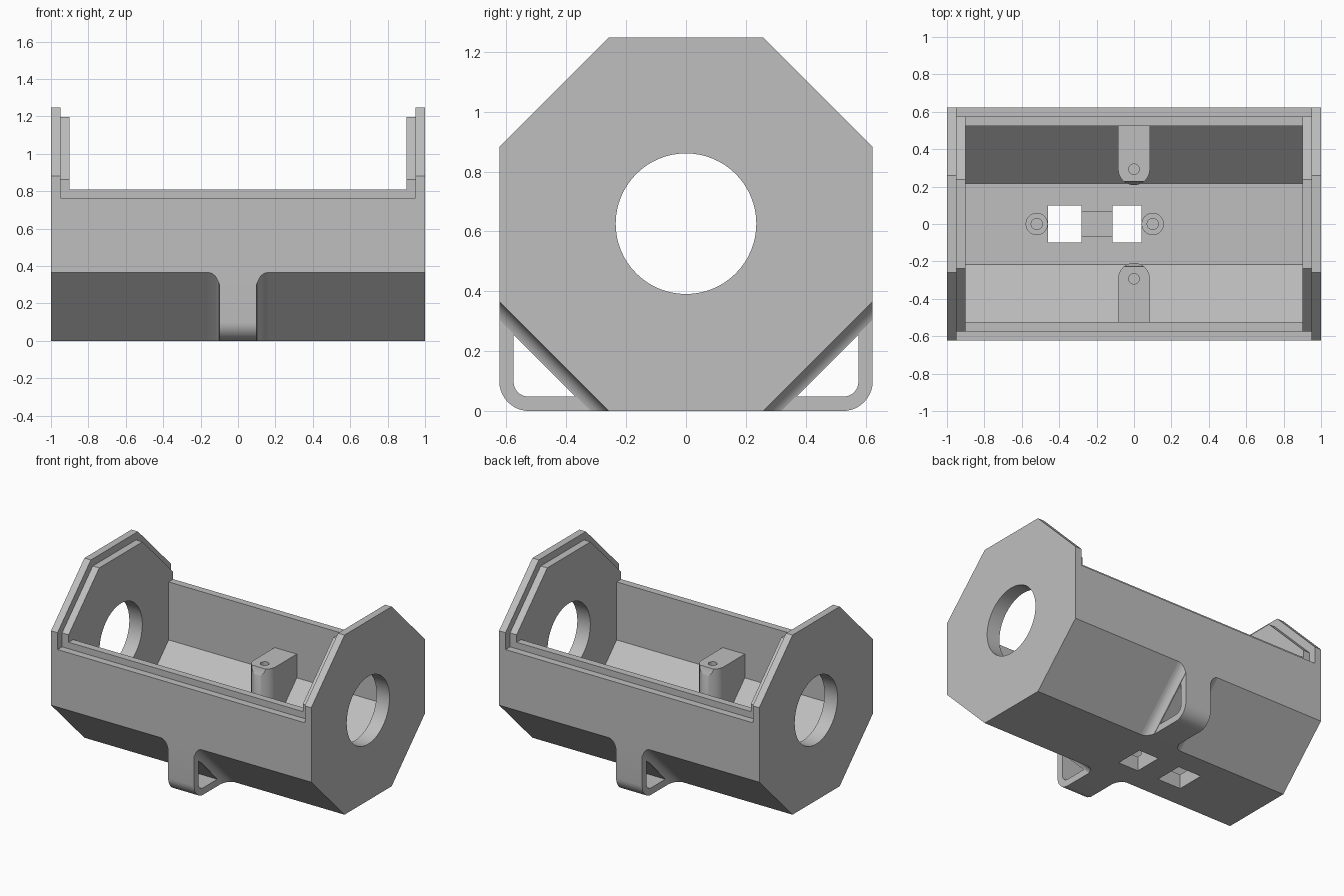
import bpy, bmesh, math

cube = bpy.data.objects.get("Cube")
if cube:
    bpy.data.objects.remove(cube, do_unlink=True)

grey = bpy.data.materials.new("plain grey")
grey.use_nodes = True
COLOUR = (0.52, 0.52, 0.52, 1)
grey.diffuse_color = COLOUR
grey.node_tree.nodes["Principled BSDF"].inputs["Base Color"].default_value = COLOUR

R = 0.624                      # octagon apothem and centre height
T = math.tan(math.pi / 8)


def finish(name, bm):
    bmesh.ops.recalc_face_normals(bm, faces=bm.faces)
    mesh = bpy.data.meshes.new(name)
    bm.to_mesh(mesh)
    bm.free()
    mesh.materials.append(grey)
    ob = bpy.data.objects.new(name, mesh)
    bpy.context.collection.objects.link(ob)
    return ob


def prism(name, pts, axis, lo, hi):
    """Extrude a 2D outline along x (points are y, z) or z (points are x, y)."""
    bm = bmesh.new()
    place = (lambda p, h: (h, *p)) if axis == "x" else (lambda p, h: (*p, h))
    a = [bm.verts.new(place(p, lo)) for p in pts]
    b = [bm.verts.new(place(p, hi)) for p in pts]
    bm.faces.new(a)
    bm.faces.new(b)
    for i in range(len(pts)):
        j = (i + 1) % len(pts)
        bm.faces.new((a[i], a[j], b[j], b[i]))
    return finish(name, bm)


def arc(cx, cy, r, start, end, n):
    angles = [math.radians(start + (end - start) * i / n) for i in range(n + 1)]
    return [(cx + r * math.cos(t), cy + r * math.sin(t)) for t in angles]


def circle(cx, cy, r, n=48):
    return arc(cx, cy, r, 0, 360, n)[:-1]


def rect(x0, x1, y0, y1):
    return [(x0, y0), (x1, y0), (x1, y1), (x0, y1)]


def octagon(inset):
    r = R - inset
    return arc(0, R, r / math.cos(math.pi / 8), 22.5, 337.5, 7)


def boolean(target, tool, operation="DIFFERENCE"):
    mod = target.modifiers.new("cut", "BOOLEAN")
    mod.object, mod.operation, mod.solver = tool, operation, "EXACT"
    bpy.context.view_layer.objects.active = target
    bpy.ops.object.modifier_apply(modifier=mod.name)
    bpy.data.objects.remove(tool, do_unlink=True)


def smooth(ob):
    bpy.ops.object.select_all(action="DESELECT")
    ob.select_set(True)
    bpy.context.view_layer.objects.active = ob
    bpy.ops.object.shade_smooth_by_angle(angle=math.radians(30))


# Octagonal body, stepped rim that takes a lid
body = prism("octagonal_housing", octagon(0), "x", -1, 1)
boolean(body, prism("rim_cutter", rect(-1, 1, 0.765, 1.5), "x", -0.95, 0.95))
boolean(body, prism("inner_lip", octagon(0.05), "x", -0.97, 0.97), "UNION")
boolean(body, prism("top_cutter", rect(-1, 1, 0.81, 1.5), "x", -0.9, 0.9))

# Cavity, shaped around the posts that stay standing in it
cavity = prism("cavity_cutter", octagon(0.1), "x", -0.9, 0.9)
W, POST_Y, POST_TOP = 0.085, 0.293, 0.572
for s in (1, -1):
    outline = [(W, s * 0.7)] + [(x, s * y) for x, y in arc(0, POST_Y, W, 0, -180, 16)]
    outline.append((-W, s * 0.7))
    boolean(cavity, prism("wall_post", outline, "z", -0.1, POST_TOP))
for x in (-0.52, 0.1):
    boolean(cavity, prism("floor_post", circle(x, 0, 0.0595, 32), "z", 0.02, 0.18))
boolean(cavity, prism("floor_bridge", rect(-0.28, -0.115, -0.07, 0.07), "z", 0.02, 0.14))
boolean(body, cavity)

# Round end openings, floor windows and screw holes
boolean(body, prism("end_hole_cutter", circle(0, R + 0.002, 0.235, 64), "x", -1.2, 1.2))
for x0, x1 in ((-0.46, -0.28), (-0.115, 0.04)):
    boolean(body, prism("window_cutter", rect(x0, x1, -0.1, 0.1), "z", -0.1, 0.12))
for s in (1, -1):
    boolean(body, prism("screw_cutter", circle(0, s * POST_Y, 0.028, 24), "z", 0.3, 0.7))
for x in (-0.52, 0.1):
    boolean(body, prism("screw_cutter", circle(x, 0, 0.03, 24), "z", 0.05, 0.3))
smooth(body)


# Looped foot bracket: a rounded corner ring with a triangular opening
def foot_ring(name, s):
    outer = [(0.262, 0)] + arc(R - 0.1, 0.1, 0.1, -90, 0, 10) + [(R, 0.362)]
    inner = [(0.37, 0.048)] + arc(R - 0.098, 0.098, 0.05, -90, 0, 10) + [(R - 0.048, 0.254)]
    bm = bmesh.new()
    loops = [[bm.verts.new((x, s * y, z)) for y, z in pts]
             for x, pts in ((-0.1, outer), (0.1, outer), (0.1, inner), (-0.1, inner))]
    n = len(outer)
    for k in range(4):
        a, b = loops[k], loops[(k + 1) % 4]
        for i in range(n):
            j = (i + 1) % n
            bm.faces.new((a[i], a[j], b[j], b[i]))
    return finish(name, bm)


# Flared fillet where the bracket meets the sloping underside
def foot_fillet(name, s):
    r, steps, e = 0.06, 8, R * T
    bm = bmesh.new()
    rows = []
    for i in range(steps + 1):
        d = 0.042 * (i / steps) ** 1.5
        w = 0.1 + r - math.sqrt(r * r - (r - d) ** 2)
        k = d * math.sqrt(2)
        rows.append([bm.verts.new((x, s * y, z)) for x, y, z in (
            (-w, e + k, 0), (w, e + k, 0), (w, R, R - e - k), (-w, R, R - e - k))])
    for a, b in zip(rows, rows[1:]):
        for i in range(4):
            j = (i + 1) % 4
            bm.faces.new((a[i], a[j], b[j], b[i]))
    bm.faces.new(rows[0])
    bm.faces.new(rows[-1])
    return finish(name, bm)


for side, s in (("front", -1), ("back", 1)):
    smooth(foot_ring(side + "_foot_loop", s))
    smooth(foot_fillet(side + "_foot_fillet", s))
